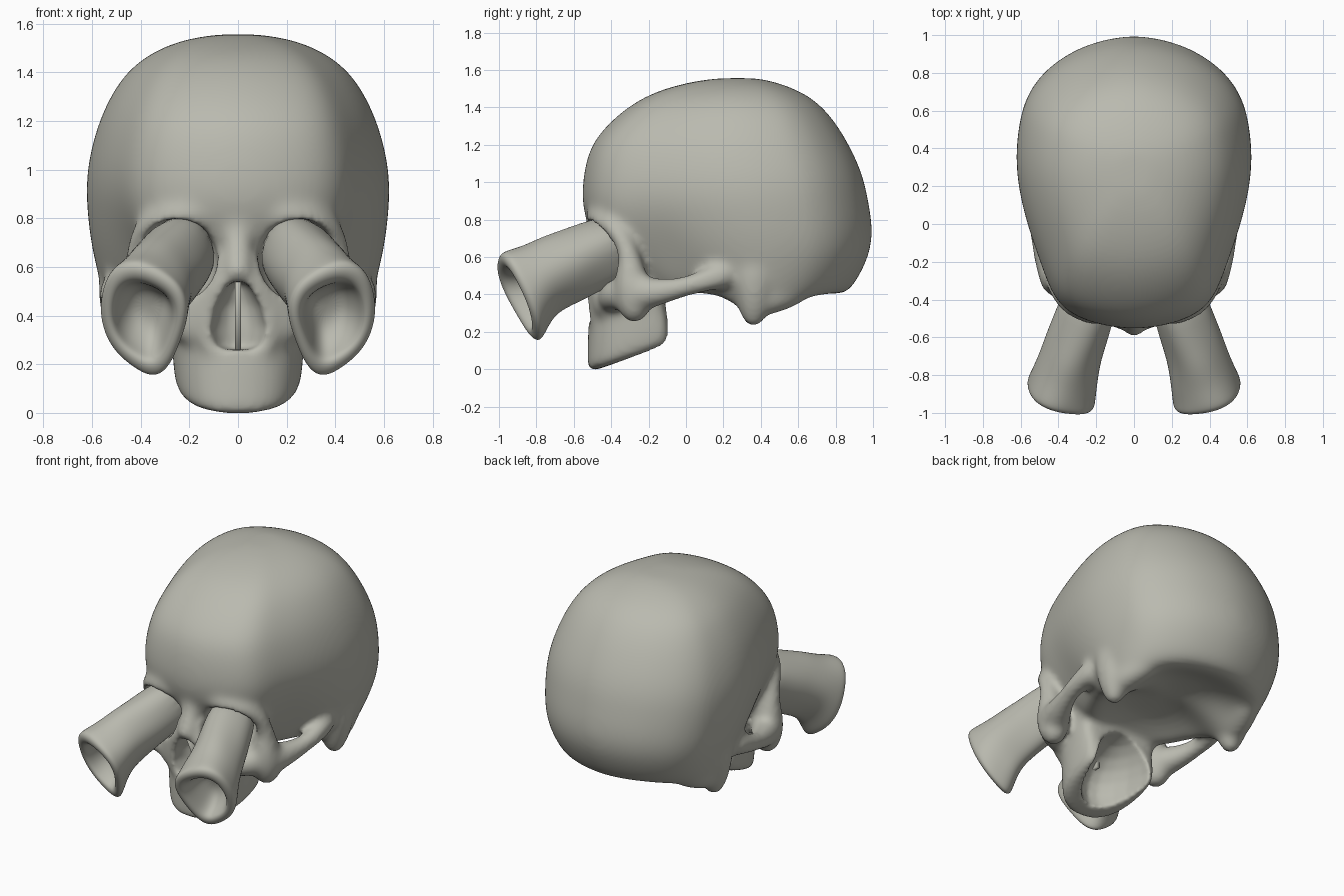
import bpy, bmesh, math
from mathutils import Vector

if "Cube" in bpy.data.objects:
    bpy.data.objects.remove(bpy.data.objects["Cube"])

bone = bpy.data.materials.new("bone_grey")
bone.diffuse_color = (0.49, 0.49, 0.43, 1)
bone.use_nodes = True
bone.node_tree.nodes["Principled BSDF"].inputs["Base Color"].default_value = bone.diffuse_color


# ---------- helpers ----------
def loft(bm, rings):
    """Closed skin through rings of equal point count."""
    rows = [[bm.verts.new(p) for p in r] for r in rings]
    n = len(rows[0])
    for a, b in zip(rows, rows[1:]):
        for i in range(n):
            j = (i + 1) % n
            bm.faces.new((a[i], a[j], b[j], b[i]))
    bm.faces.new(rows[0][::-1])
    bm.faces.new(rows[-1])


def level_rings(levels, profile, shape=lambda p: p):
    """Horizontal rings: level = (z, y_front, y_back, half_width)."""
    out = []
    for z, yf, yb, w in levels:
        half = [(w * f, yf + t * (yb - yf)) for t, f in profile]
        pts = half + [(-x, y) for x, y in half[-2:0:-1]]
        out.append([shape(Vector((x, y, z))) for x, y in pts])
    return out


def sweep(bm, pts, sides=(1, -1), n=10):
    """Round limb along (x, y, z, radius) points, mirrored in x."""
    for s in sides:
        c = [Vector((s * p[0], p[1], p[2])) for p in pts]
        rings = []
        for i, p in enumerate(pts):
            d = (c[min(i + 1, len(c) - 1)] - c[max(i - 1, 0)]).normalized()
            u = d.cross(Vector((1, 0, 0))).normalized()
            v = d.cross(u)
            rings.append([c[i] + 1.06 * p[3] * (u * math.cos(k * math.tau / n)
                          + v * math.sin(k * math.tau / n)) for k in range(n)])
        loft(bm, rings)


def ellipsoid(bm, c, r):
    ret = bmesh.ops.create_uvsphere(bm, u_segments=20, v_segments=12, radius=1)
    for v in ret["verts"]:
        v.co = Vector((c[i] + r[i] * v.co[i] for i in range(3)))


def finish(name, bm):
    bmesh.ops.recalc_face_normals(bm, faces=bm.faces[:])
    for f in bm.faces:
        f.smooth = True
    me = bpy.data.meshes.new(name)
    bm.to_mesh(me)
    bm.free()
    me.materials.append(bone)
    ob = bpy.data.objects.new(name, me)
    bpy.context.scene.collection.objects.link(ob)
    return ob


def modifier(ob, kind, **settings):
    m = ob.modifiers.new(kind.lower(), kind)
    for k, v in settings.items():
        setattr(m, k, v)


# ---------- skull: overlapping masses fused by remeshing ----------
bm = bmesh.new()

# braincase
egg = [(0, 0), (.007, .2), (.03, .42), (.065, .58), (.12, .70), (.23, .80),
       (.36, .91), (.5, .985), (.62, 1), (.75, .95), (.81, .88), (.87, .77),
       (.93, .57), (.97, .35), (1, 0)]


def temples(p):
    """Hollow the temples and drop the base edge behind the ears."""
    p.x *= 1 - .13 * math.exp(-((p.y + .18) / .2) ** 2 - ((p.z - .6) / .22) ** 2)
    spread = .11 if p.y < .38 else .2
    if p.z < .64:
        p.z -= .6 * (.64 - p.z) * min(1, (p.x / .36) ** 2) * math.exp(-((p.y - .38) / spread) ** 2)
    return p


case = [(.48, .08, .5, .12), (.455, -.02, .64, .28), (.41, -.12, .76, .40),
        (.39, -.18, .86, .47), (.48, -.28, .93, .535), (.6, -.4, .99, .585),
        (.7, -.49, 1.012, .61), (.8, -.54, 1.008, .622), (.9, -.56, .99, .63),
        (1, -.555, .97, .625), (1.1, -.54, .935, .605), (1.2, -.508, .885, .575),
        (1.3, -.432, .825, .53), (1.4, -.318, .745, .465), (1.475, -.19, .645, .37),
        (1.525, -.03, .52, .26), (1.55, .11, .42, .14), (1.557, .2, .36, .06)]
loft(bm, level_rings(case, egg, temples))

# upper jaw and mid face, lower edge rising to the back
jaw = [(0, 0), (.03, .36), (.13, .68), (.35, .92), (.65, 1), (.9, .97), (.99, .9), (1, 0)]


def rise(p):
    p.z += (p.y + .52) * .33 * max(0, 1 - p.z / .35)
    return p


loft(bm, level_rings([(-.02, -.52, -.1, .235), (-.005, -.535, -.08, .255), (.1, -.53, -.08, .27),
                      (.25, -.53, -.09, .275), (.35, -.505, -.11, .28),
                      (.5, -.49, -.12, .31), (.68, -.48, -.1, .37)], jaw, rise))

# brow ridge, cheekbone and arch
sweep(bm, [(.03, -.48, .81, .055), (.14, -.49, .81, .06), (.25, -.475, .81, .062),
           (.34, -.43, .79, .06), (.4, -.355, .73, .055), (.415, -.3, .61, .055),
           (.405, -.295, .5, .09), (.4, -.285, .4, .105), (.405, -.275, .31, .085), (.41, -.265, .245, .045)])
sweep(bm, [(.39, -.31, .41, .1), (.43, -.22, .405, .095), (.47, -.13, .415, .072),
           (.5, -.03, .435, .056), (.515, .06, .46, .058), (.515, .15, .49, .066),
           (.47, .25, .52, .09)])
sweep(bm, [(.38, -.32, .41, .095), (.32, -.38, .40, .085), (.2, -.43, .36, .07)])

# ear-side points under the braincase
sweep(bm, [(.44, .37, .58, .14), (.455, .365, .47, .125), (.46, .365, .37, .1),
           (.46, .36, .28, .068), (.455, .36, .22, .035)])
sweep(bm, [(.45, .37, .37, .09), (.44, .46, .375, .085), (.41, .55, .41, .085), (.36, .64, .46, .08)])

# nose bridge and rims of the nose opening
sweep(bm, [(0, -.46, .85, .07), (0, -.475, .73, .06), (0, -.51, .64, .065),
           (0, -.55, .565, .06), (0, -.56, .54, .05)], sides=(1,))
sweep(bm, [(.03, -.535, .58, .05), (.085, -.505, .5, .05), (.13, -.475, .4, .055),
           (.13, -.475, .29, .05), (.07, -.475, .24, .05)])
sweep(bm, [(.07, -.49, .66, .05), (.13, -.465, .53, .06), (.19, -.445, .41, .065),
           (.2, -.43, .27, .06)])

skull = finish("skull", bm)

# ---------- hollows: eye sockets, nose opening, palate ----------
bm = bmesh.new()
for s in (1, -1):
    ellipsoid(bm, (s * .25, -.48, .63), (.17, .22, .17))
ellipsoid(bm, (0, -.03, .12), (.215, .41, .28))
oval = [((1 - math.cos(a)) / 2, math.sin(a)) for a in [math.pi * k / 8 for k in range(9)]]
loft(bm, level_rings([(.26, -.66, -.425, .05), (.275, -.68, -.41, .1), (.35, -.7, -.41, .12),
                      (.44, -.7, -.40, .095), (.52, -.7, -.41, .05), (.54, -.66, -.42, .02)], oval))
hollows = finish("hollow_cutter", bm)
hollows.hide_render = True
hollows.display_type = 'WIRE'

modifier(skull, 'SUBSURF', levels=2, render_levels=2)
modifier(skull, 'REMESH', mode='VOXEL', voxel_size=.016, use_smooth_shade=True)
modifier(skull, 'SMOOTH', factor=.5, iterations=25)
modifier(skull, 'BOOLEAN', operation='DIFFERENCE', object=hollows, solver='EXACT')
modifier(skull, 'REMESH', mode='VOXEL', voxel_size=.014, use_smooth_shade=True)
modifier(skull, 'SMOOTH', factor=.5, iterations=6)

# ---------- nose divider ----------
bm = bmesh.new()
loft(bm, [[(x, y, z) for y, z in ((-.49, .26), (-.34, .26), (-.34, .55), (-.54, .55), (-.47, .4))]
          for x in (-.012, .012)])
finish("nose_divider", bm)

# ---------- eye tubes: flared, open-ended, mirrored ----------
stations = [(.2, -.3, .69, .14, .165), (.265, -.5, .607, .152, .18), (.302, -.6, .562, .155, .187),
            (.332, -.69, .525, .156, .192), (.36, -.79, .475, .168, .195),
            (.382, -.86, .405, .182, .245), (.388, -.89, .382, .186, .255),
            (.39, -.912, .38, .16, .215), (.388, -.9, .38, .128, .17),
            (.385, -.84, .395, .115, .15), (.37, -.77, .43, .08, .1), (.365, -.755, .44, .03, .03)]
N = 20
rings = []
for i, (cx, cy, cz, rx, rv) in enumerate(stations):
    lobe = (.14 if i < 4 else .2)
    ring = []
    for k in range(N):
        a = math.tau * k / N
        g = 1.01 + .045 * math.sin(4 * a + .5 * min(i, 6))
        u = rx * g * math.cos(a) * (1 + lobe * math.sin(a))
        v = rv * g * math.sin(a)
        ring.append(Vector((cx + .95 * u + .09 * v, cy + .3 * u - .4 * v, cz + .92 * v)))
    rings.append(ring)
bm = bmesh.new()
loft(bm, rings)
tubes = finish("eye_tubes", bm)
modifier(tubes, 'MIRROR')
modifier(tubes, 'SUBSURF', levels=2, render_levels=2)
